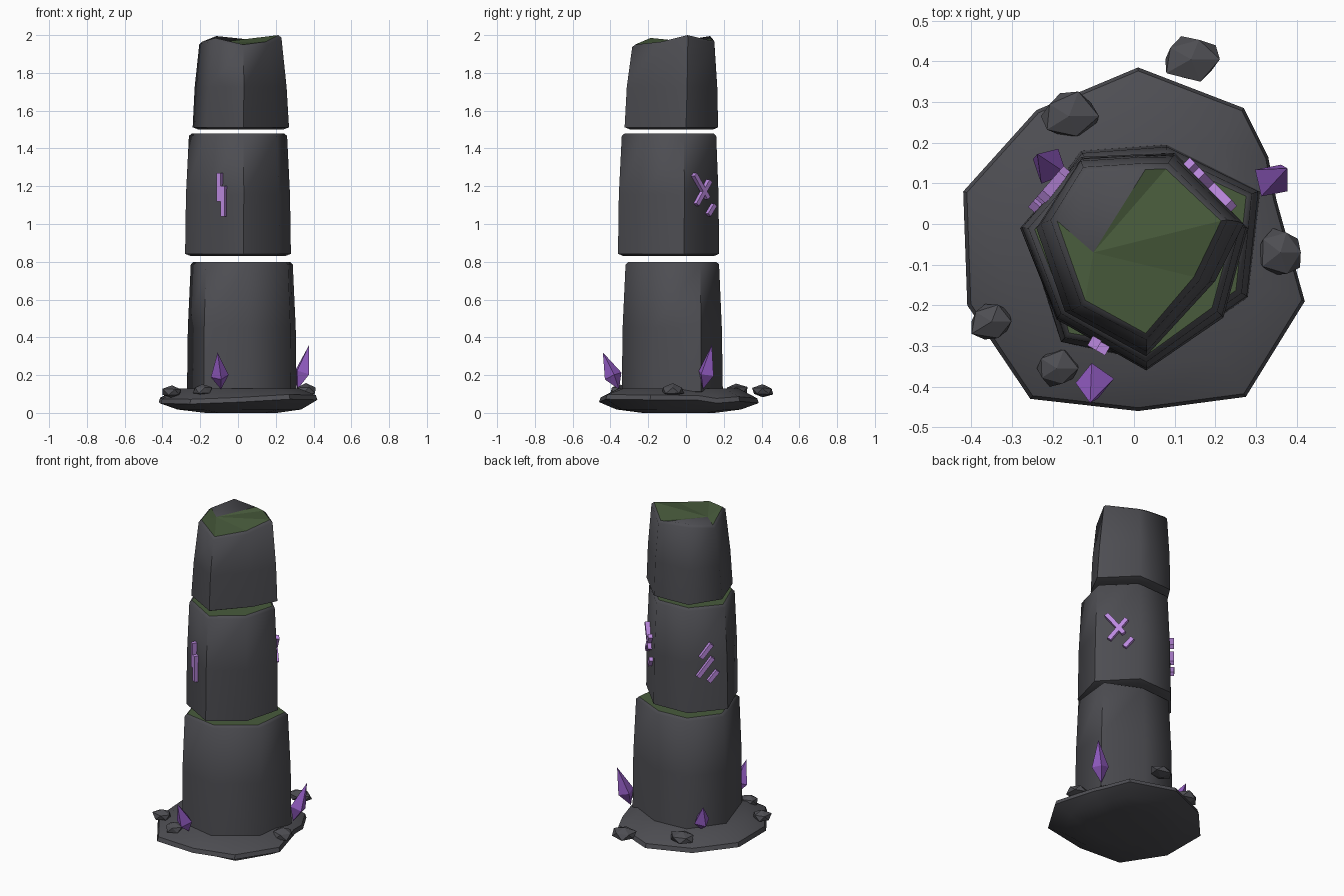
import bpy, bmesh, math, random
from mathutils import Vector, Matrix

if "Cube" in bpy.data.objects:
    bpy.data.objects.remove(bpy.data.objects["Cube"])

random.seed(4)


def material(name, rgb):
    m = bpy.data.materials.new(name)
    m.diffuse_color = (*rgb, 1)
    m.use_nodes = True
    m.node_tree.nodes["Principled BSDF"].inputs["Base Color"].default_value = m.diffuse_color
    return m


STONE = material("dark stone", (0.075, 0.075, 0.085))
MOSS = material("moss green", (0.065, 0.105, 0.045))
CRYSTAL = material("crystal purple", (0.30, 0.11, 0.56))
RUNE = material("rune lilac", (0.50, 0.25, 0.74))


def finish(bm, name, mats, smooth_angle=0):
    """Turn a bmesh into an object, smooth below the given angle."""
    bmesh.ops.recalc_face_normals(bm, faces=bm.faces)
    for f in bm.faces:
        f.smooth = smooth_angle > 0 and f.material_index == 0
    for e in bm.edges:
        e.smooth = len(e.link_faces) == 2 and e.calc_face_angle(0) < math.radians(smooth_angle)
    me = bpy.data.meshes.new(name)
    bm.to_mesh(me)
    bm.free()
    for m in mats:
        me.materials.append(m)
    ob = bpy.data.objects.new(name, me)
    bpy.context.collection.objects.link(ob)
    return ob


def loft(bm, rings):
    """Skin a stack of equal-length point rings and return their vertices."""
    vs = [[bm.verts.new(p) for p in r] for r in rings]
    n = len(vs[0])
    for a, b in zip(vs, vs[1:]):
        for i in range(n):
            j = (i + 1) % n
            bm.faces.new((a[i], a[j], b[j], b[i]))
    return vs


def middle(poly):
    return Vector((sum(p[0] for p in poly) / len(poly), sum(p[1] for p in poly) / len(poly)))


def ring(poly, z, inset=0.0, scale=1.0):
    """Place a polygon at a height; z may be a number or one value per corner."""
    c = middle(poly)
    out = []
    for i, p in enumerate(poly):
        d = Vector(p) - c
        q = c + d * scale - d.normalized() * inset
        out.append((q.x, q.y, z[i] if isinstance(z, (list, tuple)) else z))
    return out


def blend(a, b, t):
    return [tuple(Vector(p).lerp(Vector(q), t)) for p, q in zip(a, b)]


def segment(name, low, high, z0, z1, belly=1.02):
    """Chamfered pillar drum; returns the bmesh and its rings."""
    bm = bmesh.new()
    lift = (lambda d: [z + d for z in z1]) if isinstance(z1, list) else (lambda d: z1 + d)
    zm = (z0 + (min(z1) if isinstance(z1, list) else z1)) / 2
    rings = loft(bm, [
        ring(low, z0, 0.03), ring(low, z0 + 0.012),
        ring(blend(low, high, 0.5), zm, scale=belly),
        ring(high, lift(-0.014)), ring(high, lift(0), 0.016)])
    bm.faces.new(rings[0][::-1])
    return bm, rings


# Pillar drums: the lower two carry a moss cap inside a stone rim
LOWER = [(0.08, 0.195), (-0.13, 0.18), (-0.27, -0.01), (-0.18, -0.29),
         (0.05, -0.34), (0.28, -0.18), (0.31, 0.08)]
LOWER_TOP = [(0.08, 0.175), (-0.12, 0.16), (-0.25, -0.01), (-0.17, -0.28),
             (0.05, -0.32), (0.265, -0.17), (0.29, 0.075)]
MID = [(0.10, 0.175), (-0.13, 0.165), (-0.28, -0.01), (-0.19, -0.235),
       (0.03, -0.36), (0.22, -0.23), (0.28, -0.01)]
MID_TOP = [(0.09, 0.16), (-0.12, 0.15), (-0.26, -0.01), (-0.18, -0.22),
           (0.03, -0.34), (0.205, -0.215), (0.26, -0.01)]
for name, low, high, z0, z1 in (("lower_drum", LOWER, LOWER_TOP, 0.10, 0.80),
                                ("middle_drum", MID, MID_TOP, 0.83, 1.48)):
    bm, rings = segment(name, low, high, z0, z1)
    bm.faces.new(rings[-1]).material_index = 1
    finish(bm, name, (STONE, MOSS), 56)

# Broken top drum with an uneven dished cap, one patch bare stone
TOP_LOW = [(0.10, 0.17), (0.00, 0.168), (-0.13, 0.16), (-0.24, -0.01),
           (-0.17, -0.215), (0.03, -0.325), (0.20, -0.14), (0.27, 0.0)]
TOP_HIGH = [(0.085, 0.15), (0.03, 0.15), (-0.125, 0.14), (-0.205, 0.01),
            (-0.13, -0.20), (0.03, -0.285), (0.16, -0.14), (0.23, 0.01)]
bm, rings = segment("top_drum", TOP_LOW, TOP_HIGH, 1.50,
                    [1.97, 1.98, 1.995, 1.965, 1.985, 1.95, 1.965, 2.0], 1.03)
hub = bm.verts.new((-0.10, -0.07, 1.962))
rim = rings[-1]
for i, v in enumerate(rim):
    f = bm.faces.new((v, rim[(i + 1) % len(rim)], hub))
    f.material_index = 0 if i in (1, 2) else 1
finish(bm, "top_drum", (STONE, MOSS), 56)

# Ground slab with a rounded rim
SLAB = [(0.01, 0.385), (-0.24, 0.28), (-0.42, 0.08), (-0.41, -0.20), (-0.255, -0.43),
        (0.01, -0.46), (0.275, -0.425), (0.42, -0.19), (0.35, 0.06), (0.33, 0.165), (0.27, 0.285)]
bm = bmesh.new()
rim_z = [0.06 + random.uniform(-0.015, 0.015) for _ in SLAB]
rings = loft(bm, [ring(SLAB, 0.0, scale=0.45), ring(SLAB, 0.018, scale=0.78),
                  ring(SLAB, rim_z), ring(SLAB, [z + 0.025 for z in rim_z], scale=0.98),
                  ring(SLAB, 0.13, scale=0.75)])
bm.faces.new(rings[0][::-1])
bm.faces.new(rings[-1])
finish(bm, "ground_slab", (STONE,), 40)

# Loose rocks around the slab: (x, y, z, x radius, y radius)
for k, (x, y, z, rx, ry) in enumerate((
        (0.14, 0.405, 0.115, 0.08, 0.062), (-0.16, 0.265, 0.12, 0.078, 0.066),
        (0.36, -0.07, 0.12, 0.062, 0.066), (-0.35, -0.24, 0.11, 0.062, 0.052),
        (-0.19, -0.355, 0.12, 0.06, 0.052))):
    bm = bmesh.new()
    bmesh.ops.create_icosphere(bm, subdivisions=1, radius=1)
    for v in bm.verts:
        s = random.uniform(0.82, 1.1)
        v.co = Vector((x + v.co.x * rx * s, y + v.co.y * ry * s, z + v.co.z * 0.036 * s))
    finish(bm, f"rock_{k + 1}", (STONE,))

# Leaning four-sided crystals: foot, tip
for k, (foot, tip) in enumerate((((-0.09, -0.355, 0.125), (-0.108, -0.44, 0.32)),
                                 ((0.315, 0.09, 0.125), (0.377, 0.137, 0.36)),
                                 ((-0.19, 0.125, 0.125), (-0.238, 0.172, 0.29)))):
    a, b = Vector(foot), Vector(tip)
    axis = (b - a).normalized()
    side = axis.cross(Vector((0, 0, 1))).normalized()
    bm = bmesh.new()
    waist = a.lerp(b, 0.36)
    va, vb = bm.verts.new(a), bm.verts.new(b)
    vs = [bm.verts.new(waist + Matrix.Rotation(math.radians(90 * i + 20), 3, axis) @ side * 0.048)
          for i in range(4)]
    for i in range(4):
        bm.faces.new((vs[i], vs[(i + 1) % 4], vb))
        bm.faces.new((vs[(i + 1) % 4], vs[i], va))
    finish(bm, f"crystal_{k + 1}", (CRYSTAL,))


# Raised rune strokes: (sideways offset, height, tilt from horizontal, length)
def rune(name, p, q, across, strokes):
    """Set bars on the drum face running from corner p to corner q."""
    p, q = Vector((*p, 0)), Vector((*q, 0))
    u = (q - p).normalized()
    up = Vector((0, 0, 1))
    n = u.cross(up)
    bm = bmesh.new()
    for off, z, tilt, length in strokes:
        t = math.radians(tilt)
        d = u * math.cos(t) + up * math.sin(t)
        w = n.cross(d)
        c = p.lerp(q, across) + u * off + up * z + n * 0.002
        m = Matrix((d * length, w * 0.025, n * 0.05)).transposed().to_4x4()
        bmesh.ops.create_cube(bm, size=1, matrix=Matrix.Translation(c) @ m)
    finish(bm, name, (RUNE,))


HALF = blend(MID, MID_TOP, 0.5)
rune("front_rune", HALF[3], HALF[4], 0.5,
     [(-0.015, 1.195, 90, 0.15), (0.01, 1.12, 90, 0.16)])
rune("back_right_rune", HALF[6], HALF[0], 0.5,
     [(-0.015, 1.20, -52, 0.16), (0.0, 1.165, 52, 0.16), (0.06, 1.075, 50, 0.07)])
rune("back_left_rune", HALF[1], HALF[2], 0.5,
     [(-0.01, 1.22, 52, 0.10), (-0.015, 1.12, 52, 0.14), (0.03, 1.06, 50, 0.08)])
